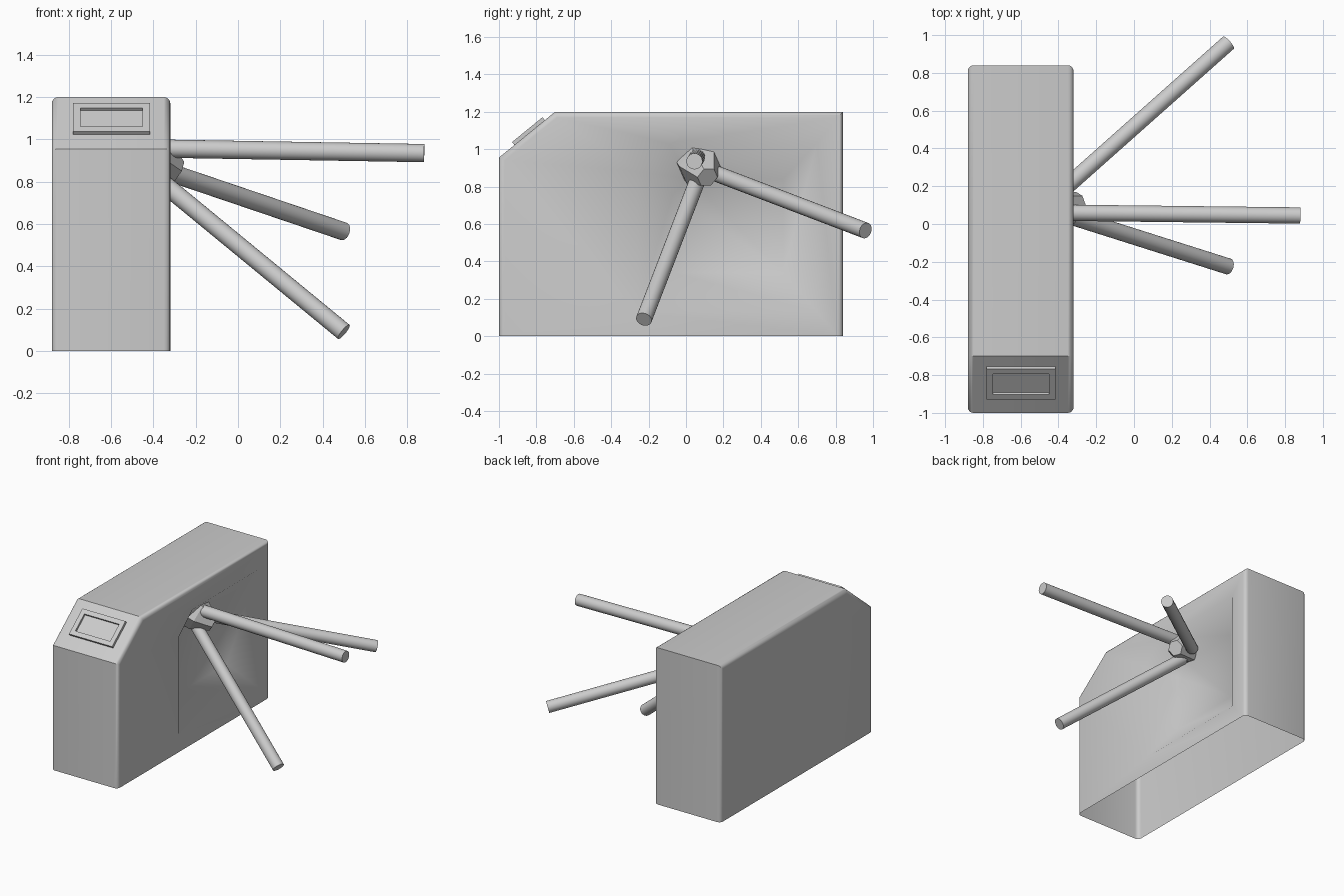
import bpy, bmesh, math
from mathutils import Vector

cube = bpy.data.objects.get("Cube")
if cube:
    bpy.data.objects.remove(cube, do_unlink=True)

grey = bpy.data.materials.new("light_grey_metal")
grey.use_nodes = True
grey.diffuse_color = (0.6, 0.6, 0.6, 1)
grey.node_tree.nodes["Principled BSDF"].inputs["Base Color"].default_value = (0.6, 0.6, 0.6, 1)


def finish(name, bm, angle=38, recalc=True):
    if recalc:
        bmesh.ops.recalc_face_normals(bm, faces=bm.faces)
    mesh = bpy.data.meshes.new(name)
    bm.to_mesh(mesh)
    bm.free()
    mesh.materials.append(grey)
    ob = bpy.data.objects.new(name, mesh)
    bpy.context.collection.objects.link(ob)
    bpy.ops.object.select_all(action='DESELECT')
    ob.select_set(True)
    bpy.context.view_layer.objects.active = ob
    bpy.ops.object.shade_smooth_by_angle(angle=math.radians(angle))
    return ob


def ring(bm, x, points):
    return [bm.verts.new((x, y, z)) for y, z in points]


def bridge(bm, a, b, closed=True):
    n = len(a)
    for i in range(n if closed else n - 1):
        j = (i + 1) % n
        bm.faces.new((a[i], a[j], b[j], b[i]))


def side_profile(i):
    """Cabinet outline in y and z, inset by i except at the open bottom."""
    return [(-1 + i, 0), (-1 + i, 0.955 - 0.475 * i), (-0.7 + 0.356 * i, 1.2 - i),
            (0.84 - i, 1.2 - i), (0.84 - i, 0)]


# Cabinet: open-bottomed shell with rounded long edges
LEFT, RIGHT, R, STEPS = -0.88, -0.32, 0.03, 4
bm = bmesh.new()
rings = []
for k in range(STEPS + 1):
    a = math.pi / 2 * k / STEPS
    rings.append(ring(bm, LEFT + R * (1 - math.sin(a)), side_profile(R * (1 - math.cos(a)))))
rings.reverse()
rings = [ring(bm, LEFT + R * (1 - math.cos(math.pi / 2 * k / STEPS)),
              side_profile(R * (1 - math.sin(math.pi / 2 * k / STEPS)))) for k in range(STEPS + 1)]
rings += [ring(bm, RIGHT - R * (1 - math.cos(math.pi / 2 * k / STEPS)),
               side_profile(R * (1 - math.sin(math.pi / 2 * k / STEPS)))) for k in range(STEPS, -1, -1)]
for a, b in zip(rings, rings[1:]):
    bridge(bm, a, b, closed=False)
bm.faces.new(rings[0])

# Sloped recess in the arm side of the cabinet
outer = ring(bm, RIGHT, [(-0.26, 0.13), (-0.26, 0.88), (-0.09, 1.03), (0.7, 1.03), (0.7, 0.13)])
inner = ring(bm, RIGHT - 0.14, [(-0.07, 0.34), (-0.07, 0.76), (0.02, 0.84), (0.52, 0.84), (0.52, 0.34)])
bridge(bm, outer, inner)
bm.faces.new(inner)
edges = []
for loop in (rings[-1], outer):
    for p, q in zip(loop, loop[1:] + loop[:1]):
        edges.append(bm.edges.get((p, q)) or bm.edges.new((p, q)))
bmesh.ops.triangle_fill(bm, edges=edges, use_beauty=True)
bmesh.ops.delete(bm, geom=[v for v in bm.verts if not v.link_faces], context='VERTS')
finish("cabinet", bm)

# Card reader: raised frame with a sunken middle on the sloped front
along = Vector((0, 0.775, 0.633))
out = Vector((0, -0.633, 0.775))
centre = Vector((-0.598, -0.836, 1.089))


def reader_loop(bm, w, h, lift):
    return [bm.verts.new(centre + Vector((sx * w / 2, 0, 0)) + along * (sy * h / 2) + out * lift)
            for sx, sy in ((-1, -1), (1, -1), (1, 1), (-1, 1))]


bm = bmesh.new()
loops = [reader_loop(bm, *s) for s in
         ((0.365, 0.21, -0.002), (0.365, 0.21, 0.02), (0.295, 0.14, 0.02), (0.295, 0.14, 0.004))]
for a, b in zip(loops, loops[1:]):
    bridge(bm, a, b)
bm.faces.new(loops[-1])
bm.faces.new(loops[0])
finish("card_reader", bm)


def rod(name, start, end, profile, sides, angle=38):
    """Turned solid from start to end; profile is (fraction, radius) pairs."""
    start, end = Vector(start), Vector(end)
    turn = (end - start).to_track_quat('Z', 'Y')
    bm = bmesh.new()
    loops = []
    for t, r in profile:
        loops.append([bm.verts.new(start.lerp(end, t) + turn @ Vector(
            (r * math.cos(math.tau * k / sides), r * math.sin(math.tau * k / sides), 0)))
            for k in range(sides)])
    for a, b in zip(loops, loops[1:]):
        bridge(bm, a, b)
    bm.faces.new(loops[0])
    bm.faces.new(loops[-1])
    return finish(name, bm, angle)


# Six-sided hub
rod("hub", (-0.52, 0.03, 0.98), (-0.285, 0.115, 0.85),
    ((0, 0.12), (0.55, 0.12), (1, 0.057)), 6, 20)

# Three barrier arms
for name, start, end in (
        ("upper_arm", (-0.4, 0.06, 0.957), (0.88, 0.045, 0.935)),
        ("rear_arm", (-0.4, 0.16, 0.87), (0.5, 0.96, 0.565)),
        ("front_arm", (-0.4, 0.06, 0.83), (0.5, -0.225, 0.09))):
    rod(name, start, end, ((0, 0.043), (1, 0.043)), 24)
